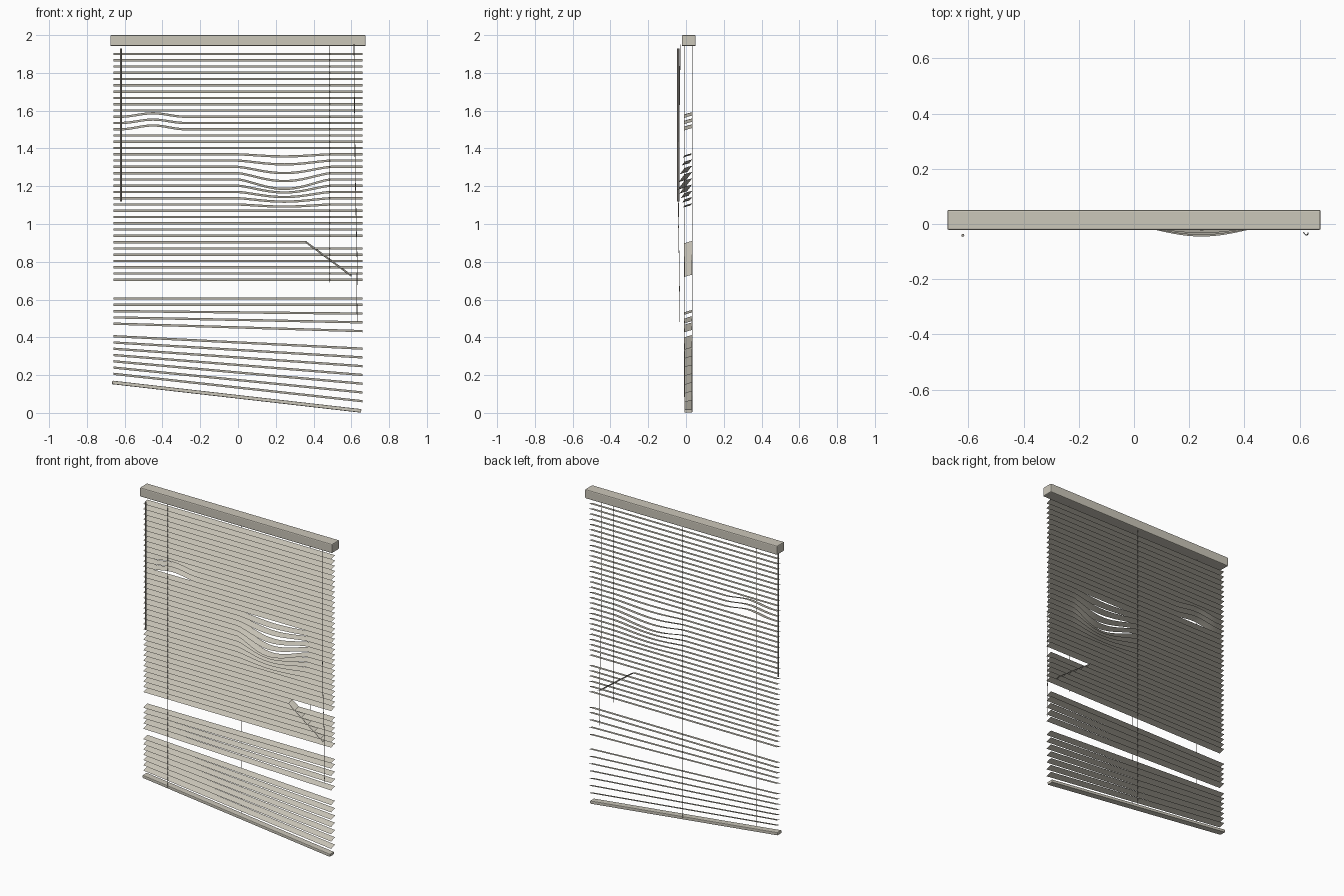
import bpy, bmesh, math
from mathutils import Vector

if "Cube" in bpy.data.objects:
    bpy.data.objects.remove(bpy.data.objects["Cube"])

def mat(name, c):
    m = bpy.data.materials.new(name)
    m.diffuse_color = (*c, 1)
    m.use_nodes = True
    m.node_tree.nodes["Principled BSDF"].inputs["Base Color"].default_value = m.diffuse_color
    return m

CREAM = mat("cream", (0.60, 0.57, 0.49))
DARK = mat("cord_grey", (0.40, 0.37, 0.33))

def mesh_obj(name, bm, m, smooth=True):
    me = bpy.data.meshes.new(name)
    bm.to_mesh(me)
    bm.free()
    ob = bpy.data.objects.new(name, me)
    bpy.context.collection.objects.link(ob)
    me.materials.append(m)
    for p in me.polygons:
        p.use_smooth = smooth
    return ob

def box(name, loc, size, bevel, rot_y=0):
    bm = bmesh.new()
    bmesh.ops.create_cube(bm, size=1)
    bmesh.ops.scale(bm, vec=size, verts=bm.verts)
    bmesh.ops.bevel(bm, geom=bm.edges[:], offset=bevel, segments=2, profile=0.5, affect='EDGES')
    ob = mesh_obj(name, bm, CREAM, False)
    ob.location = loc
    ob.rotation_euler.y = rot_y
    return ob

def tube(name, pts, r, sides=6):
    # tube of level rings along a near-vertical path
    bm = bmesh.new()
    rings = []
    for p in pts:
        p = Vector(p)
        rings.append([bm.verts.new(p + Vector((r * math.cos(a), r * math.sin(a), 0)))
                      for a in (2 * math.pi * k / sides for k in range(sides))])
    for a, b in zip(rings, rings[1:]):
        for k in range(sides):
            j = (k + 1) % sides
            bm.faces.new((a[k], a[j], b[j], b[k]))
    bm.faces.new(rings[0])
    bm.faces.new(rings[-1])
    bmesh.ops.recalc_face_normals(bm, faces=bm.faces)
    return mesh_obj(name, bm, DARK, False)

HALF, Z0, STEP, YC = 0.66, 1.9, 0.0332, 0.0125
# tilted slat cross-section: front edge low, slight crown
PROFILE = [(-0.02, -0.006), (0, 0.001), (0.02, 0.006)]

def hump(x, a, b, power):
    return math.sin(math.pi * (x - a) / (b - a)) ** power if a < x < b else 0.0

PUSHED = [.011, .02, .033, .042, .05, .036, .027, .018, .011]   # slats 16-24
LIFTED = [.018, .018, .02]                                      # slats 10-12
FOLD_X, FOLD_A = 0.36, math.radians(36.5)

def slat(i):
    z = Z0 - i * STEP
    xs = [-HALF, HALF]
    if 10 <= i <= 12:
        xs = [-HALF] + [-0.62 + 0.34 * k / 16 for k in range(17)] + [HALF]
    elif 16 <= i <= 24:
        xs = [-HALF] + [0.49 * k / 20 for k in range(21)] + [HALF]
    elif i == 30:
        xs = [-HALF, FOLD_X, HALF]
    bm = bmesh.new()
    rows = []
    for x in xs:
        px, dy, dz = x, 0, 0
        if 10 <= i <= 12:                       # lifted upward
            dz = LIFTED[i - 10] * hump(x, -0.62, -0.28, 2)
        elif 16 <= i <= 24:                     # pushed down and forward
            h = PUSHED[i - 16] * hump(x, 0, 0.49, 1.35)
            dz, dy = -h, -h * 0.76
        elif i == 30 and x > FOLD_X:            # snapped end hanging down
            px = FOLD_X + (x - FOLD_X) * math.cos(FOLD_A)
            dz = -(x - FOLD_X) * math.sin(FOLD_A)
        elif i > 40:                            # fanned out towards the low side
            dz = -(i - 40) * 0.0132 * (x + HALF) / (2 * HALF)
        rows.append([bm.verts.new((px, YC + y + dy, z + dz + pz)) for y, pz in PROFILE])
    for a, b in zip(rows, rows[1:]):
        for k in range(len(PROFILE) - 1):
            bm.faces.new((a[k], b[k], b[k + 1], a[k + 1]))
    mesh_obj(f"slat_{i:02d}", bm, CREAM, i != 30)

# slats, three of them missing
for i in range(52):
    if i not in (37, 38, 44):
        slat(i)

# head rail and crooked bottom rail
box("head_rail", (0, 0.0145, 1.971), (1.352, 0.073, 0.058), 0.006)
SLOPE = 0.151 / 1.32
box("bottom_rail", (-0.007, YC, 0.086), (1.327, 0.042, 0.019), 0.004, math.atan(SLOPE))

# ladder cords front and back, right-hand pair snapped
for n, x in (("left", -0.487), ("middle", 0), ("right", 0.485)):
    end = 0.69 if n == "right" else 0.086 - SLOPE * (x + 0.007)
    for side, y in (("front", -0.01), ("back", 0.033)):
        tube(f"{n}_{side}_cord", [(x, y, 1.95), (x, y, end)], 0.001)

# tilt wand
tube("tilt_wand", [(-0.62, -0.041, 1.93), (-0.62, -0.041, 1.12)], 0.0055, 8)

# slack pull cord
tube("pull_cord", [(.614, -.030, 1.95), (.617, -.035, 1.6), (.621, -.039, 1.25),
                   (.626, -.040, 1.0), (.631, -.036, .8), (.629, -.034, .62),
                   (.631, -.032, .48)], 0.0017)
